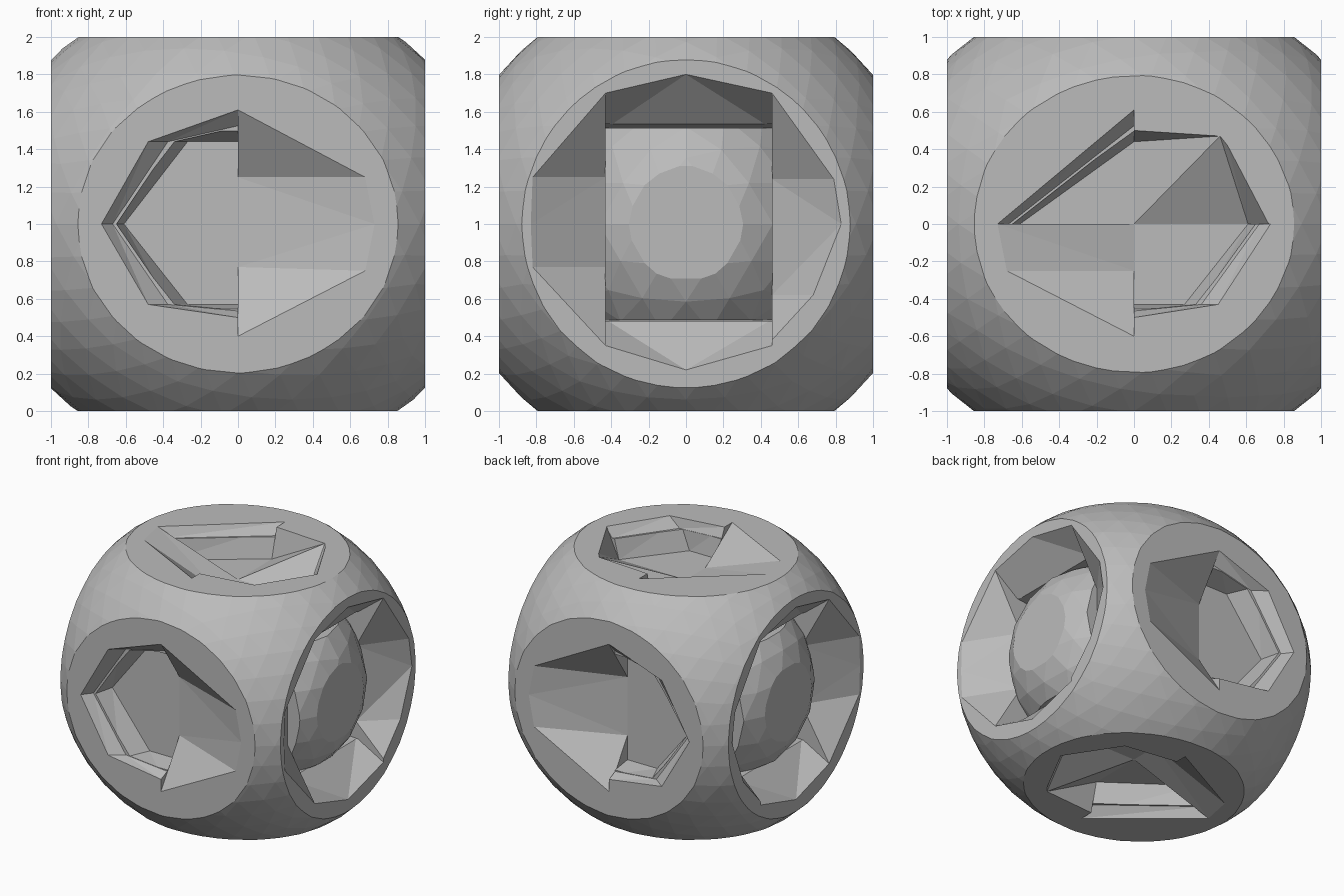
import bpy, bmesh

if "Cube" in bpy.data.objects:
    bpy.data.objects.remove(bpy.data.objects["Cube"], do_unlink=True)

grey = bpy.data.materials.new("plain_grey")
grey.use_nodes = True
grey.diffuse_color = (0.5, 0.5, 0.5, 1)
grey.node_tree.nodes["Principled BSDF"].inputs["Base Color"].default_value = (0.5, 0.5, 0.5, 1)


def make_object(name, bm):
    bmesh.ops.recalc_face_normals(bm, faces=bm.faces)
    mesh = bpy.data.meshes.new(name)
    bm.to_mesh(mesh)
    bm.free()
    mesh.materials.append(grey)
    obj = bpy.data.objects.new(name, mesh)
    bpy.context.collection.objects.link(obj)
    return obj


def hull(name, points):
    bm = bmesh.new()
    for p in points:
        bm.verts.new(p)
    result = bmesh.ops.convex_hull(bm, input=bm.verts)
    loose = set(result["geom_interior"] + result["geom_unused"])
    bmesh.ops.delete(bm, geom=[g for g in loose if isinstance(g, bmesh.types.BMVert)], context="VERTS")
    return make_object(name, bm)


def box(name, xs, ys, zs):
    return hull(name, [(x, y, z) for x in xs for y in ys for z in zs])


def ball(name, rx, ry, rz, cx=0, detail=4):
    bm = bmesh.new()
    bmesh.ops.create_icosphere(bm, subdivisions=detail, radius=1)
    for v in bm.verts:
        v.co.x, v.co.y, v.co.z = v.co.x * rx + cx, v.co.y * ry, v.co.z * rz + 1
    return make_object(name, bm)


def boolean(target, cutter, operation):
    mod = target.modifiers.new("cut", "BOOLEAN")
    mod.operation, mod.object, mod.solver = operation, cutter, "EXACT"
    bpy.context.view_layer.objects.active = target
    bpy.ops.object.modifier_apply(modifier=mod.name)
    bpy.data.objects.remove(cutter, do_unlink=True)


# Rounded cube body, fuller towards the two open sides
body = box("body", (-1, 1), (-1, 1), (0, 2))
boolean(body, ball("rounding", 1.38, 1.28, 1.28), "INTERSECT")


# Recess on each face: a flat floor or ramp that rises to the rim
def recess(place, rim, floor, depth=0.24):
    points = [place(u, v, d) for u, v in rim for d in (-0.1, 0)]
    points += [place(u, v, depth) for u, v in floor]
    boolean(body, hull("recess_cutter", points), "DIFFERENCE")


# Pocket: a flat floor whose wall is gentle at the rim and steep below
def pocket(place, rim, floor):
    middle = [((a + c) / 2, (b + d) / 2) for (a, b), (c, d) in zip(rim, floor)]
    recess(place, rim, middle, 0.08)
    recess(place, middle, floor)


# Front and back: half hexagon pocket beside a ramp
pocket_rim = [(0, 0.61), (-0.48, 0.44), (-0.73, 0), (-0.48, -0.43), (0, -0.5)]
pocket_floor = [(0, 0.44), (-0.27, 0.44), (-0.61, 0), (-0.27, -0.43), (0, -0.43)]
ramp_rim = [(0, 0.61), (0.68, 0.25), (0.73, 0), (0.68, -0.25), (0, -0.6)]
ramp_floor = [(0, 0.25), (0, -0.23)]
for side in (-1, 1):
    place = lambda u, v, d: (u, side * (1 - d), 1 + v)
    pocket(place, pocket_rim, pocket_floor)
    recess(place, ramp_rim, ramp_floor)

# Top and bottom: two pockets and three ramps around the centre
pockets = [
    ([(0, 0), (0, 0.61), (-0.73, 0)], [(0, 0), (0, 0.44), (-0.61, 0)]),
    ([(0, 0), (0.73, 0), (0.45, -0.43), (0, -0.5)], [(0, 0), (0.61, 0), (0.27, -0.43), (0, -0.43)]),
]
ramps = [
    ([(0, 0), (-0.73, 0), (-0.68, -0.25), (0, -0.6)], [(0, 0), (0, -0.25)]),
    ([(0, 0), (0, 0.5), (0.46, 0.47)], [(0, 0), (0, 0.44)]),
    ([(0, 0), (0.46, 0.47), (0.5, 0.42), (0.72, 0)], [(0, 0), (0.61, 0)]),
]
for side in (1, -1):
    place = lambda u, v, d: (u, side * v, 1 + side * (1 - d))
    for rim, floor in pockets:
        pocket(place, rim, floor)
    for rim, floor in ramps:
        recess(place, rim, floor)

# Left and right: square shaft, sloped ceiling and sill, and a ramp to each side
shaft = [(u, v) for u in (-0.43, 0.46) for v in (-0.51, 0.51)]
shaft_rim = [(u, v) for u in (-0.43, 0.46) for v in (-0.53, 0.56)]
for side in (1, -1):
    place = lambda u, v, d: (side * (1 - d), u, 1 + v)
    recess(place, [(-0.43, 0.7), (0, 0.8), (0.46, 0.7), (0.46, -0.65), (0, -0.78), (-0.43, -0.65)],
           shaft, 0.25)
    recess(place, shaft_rim, shaft, 0.44)
    recess(place, [(-0.43, 0.7), (-0.82, 0.25), (-0.83, 0), (-0.82, -0.23), (-0.43, -0.65)],
           [(-0.43, 0.25), (-0.43, -0.23)], 0.25)
    recess(place, [(0.46, 0.7), (0.79, 0.24), (0.83, 0), (0.68, -0.38), (0.46, -0.62)],
           [(0.46, 0.24), (0.46, -0.38)], 0.25)

# Faceted ball end showing in each shaft
for side, name in ((1, "left_ball"), (-1, "right_ball")):
    end = box(name, (side * 0.3, side * 0.93), (-0.433, 0.463), (0.487, 1.513))
    boolean(end, ball("ball_rounding", 0.79, 0.79, 0.79, side * 0.21, 3), "INTERSECT")
